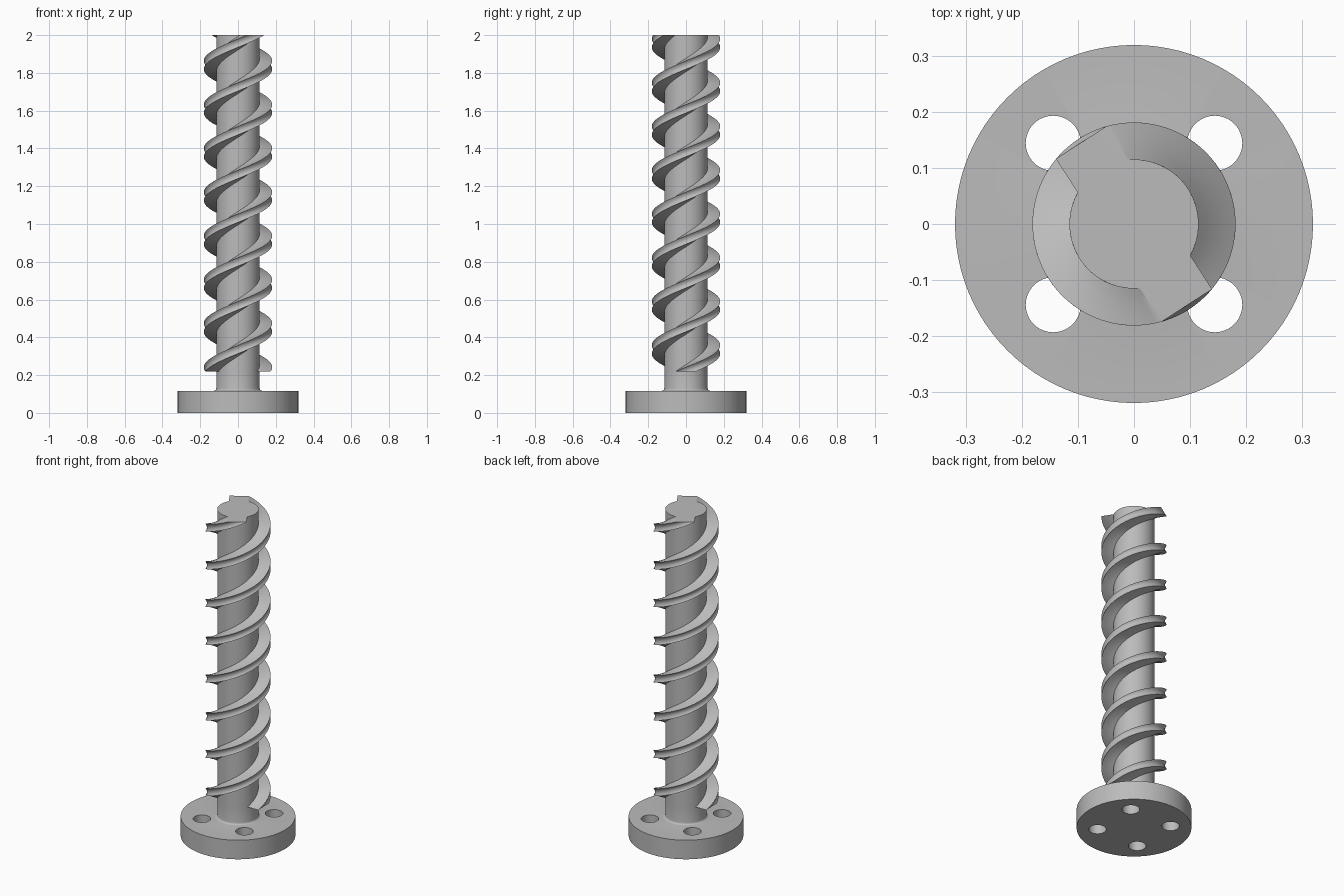
import bpy, bmesh, math

cube = bpy.data.objects.get("Cube")
if cube:
    bpy.data.objects.remove(cube, do_unlink=True)

TOP, THREAD_Z, FLANGE_Z = 2.0, 0.22, 0.117
CORE_R, CREST_R, FLANGE_R = 0.115, 0.181, 0.319
HALF_W = 0.0535                      # half width of the straight thread bar
TWIST = math.radians(1383)

gray = bpy.data.materials.new("machined_gray")
gray.use_nodes = True
color = (0.5, 0.5, 0.5, 1)
gray.diffuse_color = color
gray.node_tree.nodes["Principled BSDF"].inputs["Base Color"].default_value = color


def finish(name, bm):
    bmesh.ops.recalc_face_normals(bm, faces=bm.faces)
    mesh = bpy.data.meshes.new(name)
    bm.to_mesh(mesh)
    bm.free()
    mesh.materials.append(gray)
    obj = bpy.data.objects.new(name, mesh)
    bpy.context.collection.objects.link(obj)
    return obj


def activate(obj):
    bpy.ops.object.select_all(action='DESELECT')
    obj.select_set(True)
    bpy.context.view_layer.objects.active = obj


def smooth(obj):
    activate(obj)
    bpy.ops.object.shade_smooth_by_angle(angle=math.radians(30))


def loft(name, rings):
    """Skin a stack of equal point rings and cap both ends."""
    bm = bmesh.new()
    loops = [[bm.verts.new(p) for p in ring] for ring in rings]
    n = len(loops[0])
    for a, b in zip(loops, loops[1:]):
        for i in range(n):
            j = (i + 1) % n
            bm.faces.new((a[i], a[j], b[j], b[i]))
    bm.faces.new(loops[0][::-1])
    bm.faces.new(loops[-1])
    return finish(name, bm)


def circle(r, z, n=96, x=0, y=0):
    return [(x + r * math.cos(math.tau * i / n), y + r * math.sin(math.tau * i / n), z)
            for i in range(n)]


# Cross-section: round core with a straight bar sticking out on both sides
root_x = math.sqrt(CORE_R ** 2 - HALF_W ** 2)
crest_x = math.sqrt(CREST_R ** 2 - HALF_W ** 2)
root_a = math.asin(HALF_W / CORE_R)
half = []
for k in range(5):
    half.append((root_x + (crest_x - root_x) * k / 5, -HALF_W))
for k in range(7):
    half.append((crest_x, HALF_W * (k / 3 - 1)))
for k in range(1, 5):
    half.append((crest_x + (root_x - crest_x) * k / 5, HALF_W))
for k in range(25):
    a = root_a + (math.pi - 2 * root_a) * k / 25
    half.append((CORE_R * math.cos(a), CORE_R * math.sin(a)))
section = half + [(-x, -y) for x, y in half]

# Two-start screw: the section twisted upwards
SLICES = 400
rings = []
for s in range(SLICES + 1):
    t = s / SLICES
    c, d = math.cos(TWIST * t), math.sin(TWIST * t)
    z = THREAD_Z + (TOP - THREAD_Z) * t
    rings.append([(x * c - y * d, x * d + y * c, z) for x, y in section])
smooth(loft("threaded_shaft", rings))

# Flange with a small fillet up to the plain neck
FILLET = 0.012
rings = [circle(FLANGE_R, 0), circle(FLANGE_R, FLANGE_Z)]
for k in range(5):
    a = math.pi / 2 * k / 4
    rings.append(circle(CORE_R + FILLET * (1 - math.sin(a)),
                        FLANGE_Z + FILLET * (1 - math.cos(a))))
rings.append(circle(CORE_R, THREAD_Z))
flange = loft("flange_and_neck", rings)

# Four bolt holes through the flange
for sx in (-1, 1):
    for sy in (-1, 1):
        ends = [circle(0.049, z, 48, sx * 0.144, sy * 0.144) for z in (-0.1, 0.2)]
        cutter = loft("hole_cutter", ends)
        cutter.hide_render = True
        activate(flange)
        mod = flange.modifiers.new("bolt_hole", 'BOOLEAN')
        mod.operation = 'DIFFERENCE'
        mod.solver = 'EXACT'
        mod.object = cutter
        bpy.ops.object.modifier_apply(modifier=mod.name)
        bpy.data.objects.remove(cutter, do_unlink=True)
smooth(flange)
